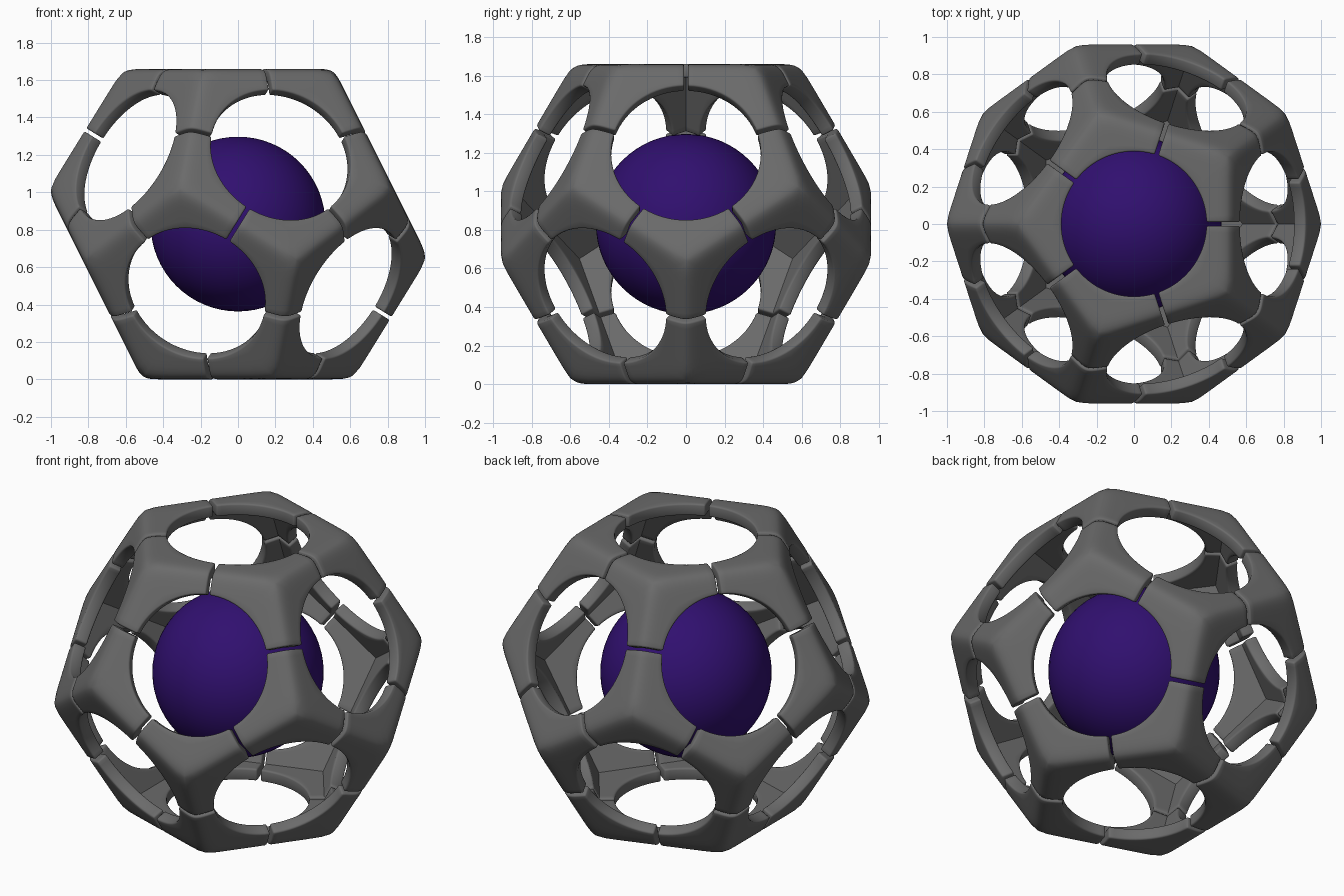
import bpy, bmesh, math
from itertools import combinations
from mathutils import Vector

if "Cube" in bpy.data.objects:
    bpy.data.objects.remove(bpy.data.objects["Cube"])

H = 0.83          # distance from centre to each face of the shell
HOLE = 0.388      # radius of the round openings
THICK = 0.07      # shell thickness
GAP = 0.02        # slit between neighbouring pieces
ROUND = 40        # higher means crisper outer ridges
NU, NS = 16, 7
CENTRE = Vector((0, 0, H))


def material(name, rgb):
    m = bpy.data.materials.new(name)
    m.diffuse_color = (*rgb, 1)
    m.use_nodes = True
    m.node_tree.nodes["Principled BSDF"].inputs["Base Color"].default_value = m.diffuse_color
    return m


def smooth(obj, degrees):
    bpy.ops.object.select_all(action='DESELECT')
    obj.select_set(True)
    bpy.context.view_layer.objects.active = obj
    bpy.ops.object.shade_smooth_by_angle(angle=math.radians(degrees))


grey = material("dark_grey", (0.145, 0.145, 0.145))
purple = material("deep_purple", (0.03, 0.005, 0.16))

# Face directions of a dodecahedron lying on one face
normals = [Vector((0, 0, 1))]
for k in range(5):
    a = math.radians(72 * k)
    normals.append(Vector((2 * math.cos(a), 2 * math.sin(a), 1)).normalized())
normals += [-n for n in normals]


def soften(p):
    """Pull a point on the flat-sided solid onto one with rounded ridges."""
    total = sum((n.dot(p) / H) ** ROUND for n in normals if n.dot(p) > 0)
    return p / total ** (1 / ROUND)


def kite_point(n, e, f, h, u, s):
    """Point on one face sector: u sweeps the angle, s goes from hole to ridge."""
    apothem = h * math.tan(math.atan(2) / 2)
    phi = u * math.radians(36)
    for _ in range(3):
        edge = apothem / math.cos(math.radians(36) - abs(phi))
        rho = HOLE + (edge - HOLE) * s
        phi = u * (math.radians(36) - GAP / 2 / rho)
    return n * h + rho * (math.cos(phi) * e + math.sin(phi) * f)


def shell_piece(triple):
    corner = sum(triple, Vector()).normalized()
    bm = bmesh.new()
    for n in triple:
        e = (corner - n * corner.dot(n)).normalized()
        f = n.cross(e)
        layers = []
        for h, outer in ((H, True), (H - THICK, False)):
            grid = []
            for i in range(NU + 1):
                row = []
                for j in range(NS + 1):
                    s = 1 - (1 - j / NS) ** 1.4
                    p = kite_point(n, e, f, h, 2 * i / NU - 1, s)
                    row.append(bm.verts.new(soften(p) if outer else p))
                grid.append(row)
            layers.append(grid)
            for i in range(NU):
                for j in range(NS):
                    bm.faces.new((grid[i][j], grid[i + 1][j], grid[i + 1][j + 1], grid[i][j + 1]))
        top, low = layers
        # Wall of the round opening
        for i in range(NU):
            bm.faces.new((top[i][0], top[i + 1][0], low[i + 1][0], low[i][0]))
        # Walls facing the slits
        for i in (0, NU):
            for j in range(NS):
                bm.faces.new((top[i][j], top[i][j + 1], low[i][j + 1], low[i][j]))
    bmesh.ops.remove_doubles(bm, verts=bm.verts, dist=0.0005)
    bmesh.ops.recalc_face_normals(bm, faces=bm.faces)
    # Soft rims on openings and slits
    rims = [ed for ed in bm.edges if len(ed.link_faces) == 2
            and ed.calc_face_angle(0) > math.radians(66)]
    bmesh.ops.bevel(bm, geom=rims, offset=0.009, segments=2, profile=0.5,
                    affect='EDGES', clamp_overlap=True)
    mesh = bpy.data.meshes.new("shell_piece")
    bm.to_mesh(mesh)
    bm.free()
    mesh.materials.append(grey)
    obj = bpy.data.objects.new("shell_piece", mesh)
    obj.location = CENTRE
    bpy.context.collection.objects.link(obj)
    smooth(obj, 50)


# One three-armed shell piece per corner
for triple in combinations(normals, 3):
    if all(a.dot(b) > 0.4 for a, b in combinations(triple, 2)):
        shell_piece(triple)

# Ball in the middle
bpy.ops.mesh.primitive_uv_sphere_add(segments=64, ring_count=32, radius=0.467, location=CENTRE)
ball = bpy.context.object
ball.name = "inner_ball"
ball.data.materials.append(purple)
smooth(ball, 60)
